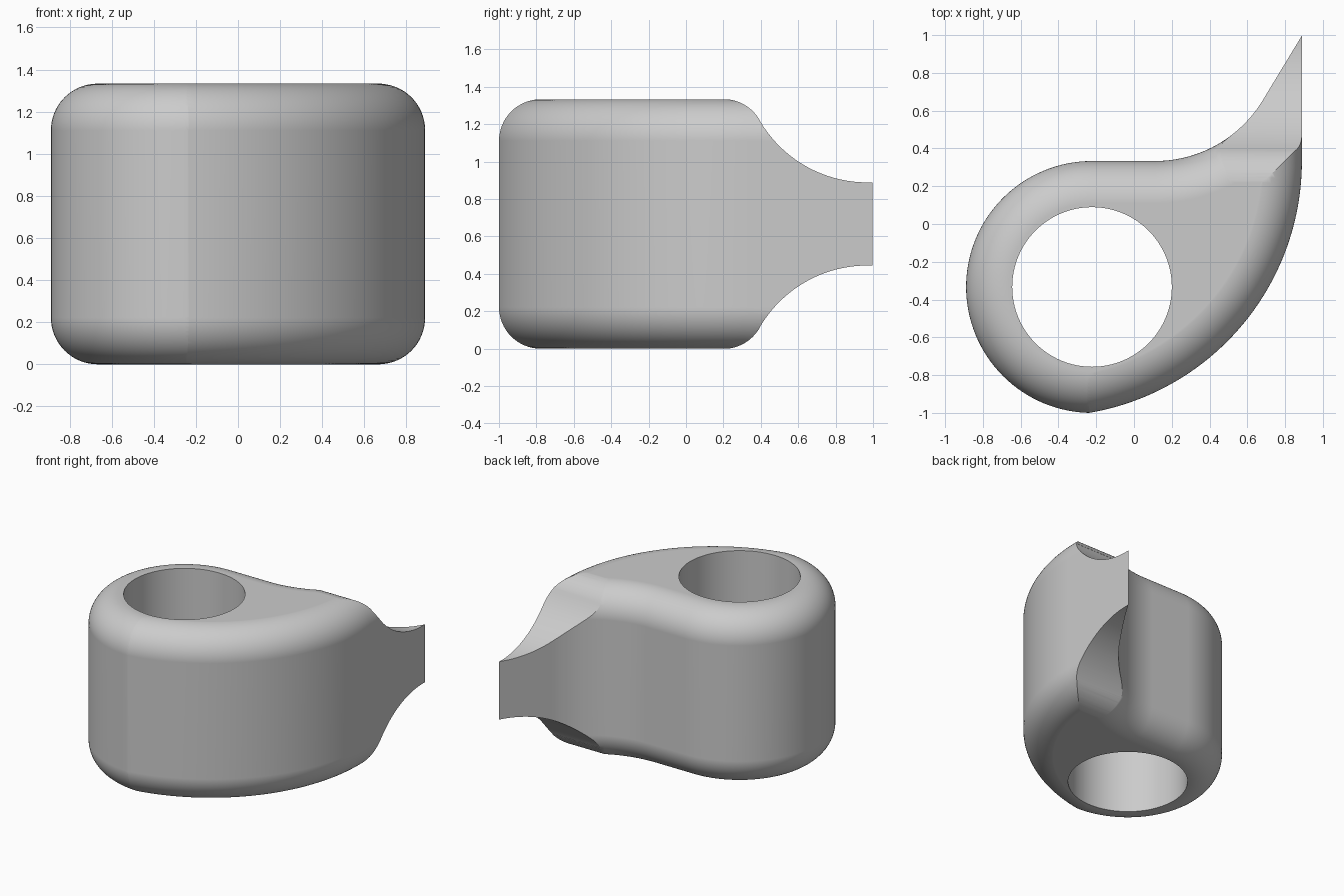
import bpy
import bmesh
from math import sin, cos, pi, radians, sqrt, atan2
from mathutils import Vector

cube = bpy.data.objects.get("Cube")
if cube:
    bpy.data.objects.remove(cube)

HEIGHT = 4 / 3
FILLET = 2 / 9
RADIUS = 2 / 3
RING = Vector((-2 / 9, -1 / 3))      # centre of the round end and bore

gray = bpy.data.materials.new("plain gray")
gray.use_nodes = True
gray.diffuse_color = (0.6, 0.6, 0.6, 1)
gray.node_tree.nodes["Principled BSDF"].inputs["Base Color"].default_value = (0.6, 0.6, 0.6, 1)


def arc(cx, cy, r, start, end, n):
    angles = [radians(start + (end - start) * i / n) for i in range(n + 1)]
    return [Vector((cx + r * cos(a), cy + r * sin(a))) for a in angles]


def inset(points, d):
    """Move a counter-clockwise outline inwards by d, mitring the corners."""
    result = []
    for i, p in enumerate(points):
        a = (p - points[i - 1]).normalized()
        b = (points[(i + 1) % len(points)] - p).normalized()
        na, nb = Vector((-a.y, a.x)), Vector((-b.y, b.x))
        result.append(p + (na + nb) * d / (1 + na.dot(nb)))
    return result


def loft(name, rings):
    bm = bmesh.new()
    loops = [[bm.verts.new(p) for p in ring] for ring in rings]
    n = len(loops[0])
    for low, high in zip(loops, loops[1:]):
        for i in range(n):
            j = (i + 1) % n
            bm.faces.new((low[i], low[j], high[j], high[i]))
    bm.faces.new(loops[0][::-1])
    bm.faces.new(loops[-1])
    bmesh.ops.recalc_face_normals(bm, faces=bm.faces)
    mesh = bpy.data.meshes.new(name)
    bm.to_mesh(mesh)
    bm.free()
    mesh.materials.append(gray)
    obj = bpy.data.objects.new(name, mesh)
    bpy.context.collection.objects.link(obj)
    return obj


def rounded_prism(name, outline, extra=0.0, steps=16):
    """Extrude an outline with rounded lower and upper rims."""
    rings = []
    for side in (-1, 1):
        turn = [pi / 2 * i / steps for i in range(steps + 1)]
        for a in (reversed(turn) if side < 0 else turn):
            z = HEIGHT / 2 + side * (HEIGHT / 2 + extra - FILLET + FILLET * sin(a))
            rings.append([(p.x, p.y, z) for p in inset(outline, FILLET * (1 - cos(a)))])
    return loft(name, rings)


# Round end, flat back and concave sweep towards the tail
swing = 31.2
sweep = arc(1 / 9, 1, RADIUS, -swing, -90, 24)
tail_far = sweep[0] + Vector((sin(radians(swing)), cos(radians(swing)))) * 1.6
back_outline = ([Vector((2.5, -1)), Vector((2.5, tail_far.y)), tail_far] + sweep
                + arc(RING.x, RING.y, RADIUS, 90, 270, 64))
body = rounded_prism("bored_body", back_outline)

# Large convex front curve and straight left side
big = 1.352
front_outline = arc(8 / 9 - big, 1 / 3, big, -90, 0, 64)
front_outline += [Vector((8 / 9, 3)), Vector((-2, 3)), Vector((-2, front_outline[0].y))]
front_limit = rounded_prism("front_curve_limit", front_outline, 0.0005)

# Side profile thinning the tail from above and below
mid = HEIGHT / 2
convex_y, convex_z = 0.2, mid - FILLET
concave_z = mid + FILLET + RADIUS - mid
concave_z = FILLET + RADIUS
concave_y = convex_y + sqrt((FILLET + RADIUS) ** 2 - (concave_z - convex_z) ** 2)
lean = atan2(concave_z - convex_z, concave_y - convex_y) * 180 / pi
upper = [Vector((-2, mid + 0.001))]
upper += arc(convex_y, convex_z, FILLET + 0.001, 90, lean, 16)
upper += arc(concave_y, concave_z, RADIUS, 180 + lean, 270, 32) + [Vector((1.5, FILLET))]
section = upper + [Vector((p.x, -p.y)) for p in reversed(upper)]
tail_limit = loft("tail_profile_limit", [[(x, p.x, mid + p.y) for p in section] for x in (-3, 3)])

# Bore
bore_ring = arc(RING.x, RING.y, 0.4225, 0, 360, 96)[:-1]
bore = loft("bore_cutter", [[(p.x, p.y, z) for p in bore_ring] for z in (-0.5, 2)])

for tool, operation in ((front_limit, 'INTERSECT'), (tail_limit, 'INTERSECT'), (bore, 'DIFFERENCE')):
    mod = body.modifiers.new(tool.name, 'BOOLEAN')
    mod.operation = operation
    mod.solver = 'EXACT'
    mod.object = tool
    bpy.context.view_layer.objects.active = body
    bpy.ops.object.modifier_apply(modifier=mod.name)
    bpy.data.objects.remove(tool)

# Smooth curves, crisp edges
bpy.ops.object.select_all(action='DESELECT')
body.select_set(True)
bpy.context.view_layer.objects.active = body
bpy.ops.object.shade_smooth_by_angle(angle=radians(25))
weighted = body.modifiers.new("even_shading", 'WEIGHTED_NORMAL')
weighted.keep_sharp = True
